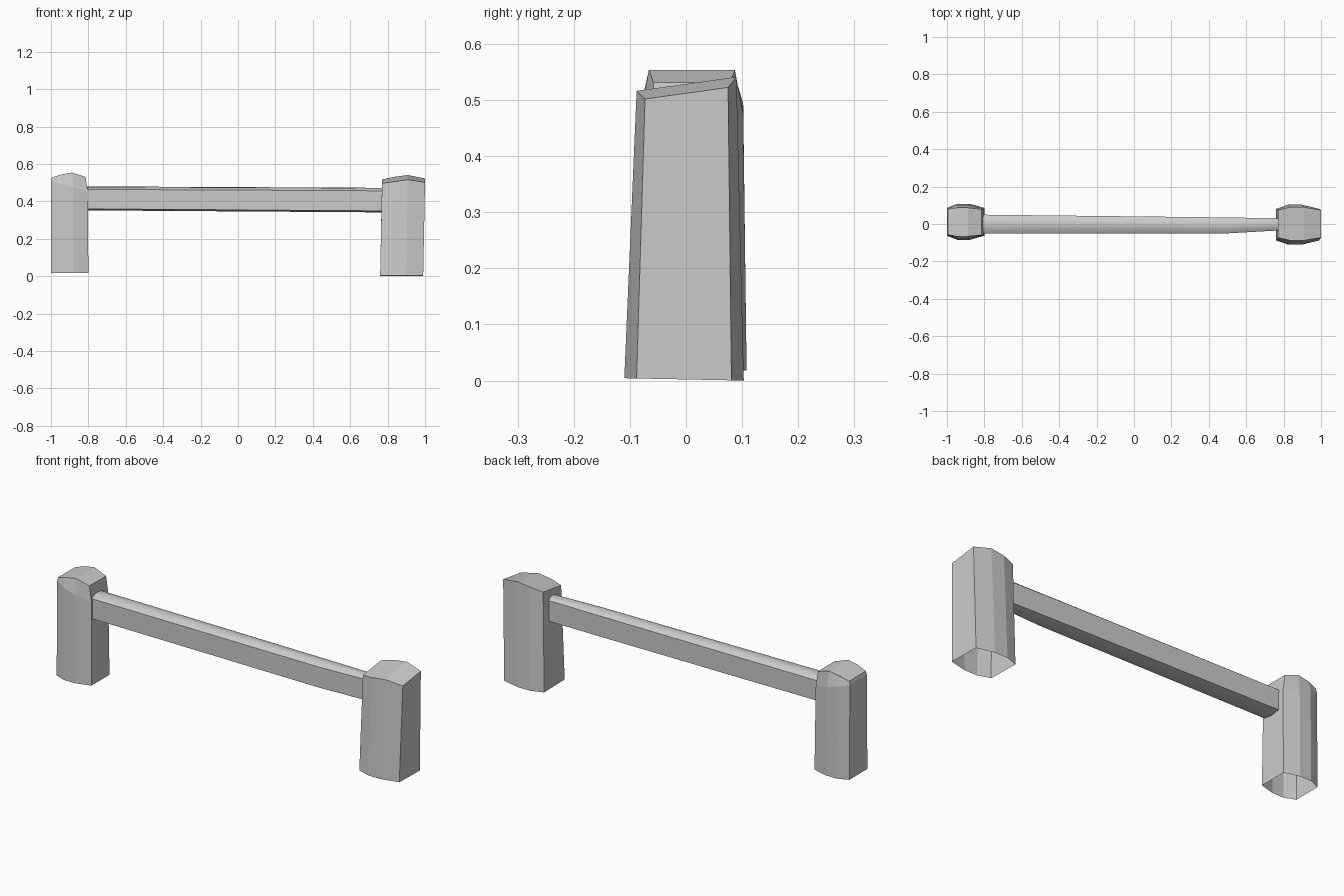
import bpy
import bmesh

cube = bpy.data.objects.get("Cube")
if cube:
    bpy.data.objects.remove(cube, do_unlink=True)

stone = bpy.data.materials.new("pale_grey")
stone.use_nodes = True
grey = (0.6, 0.6, 0.6, 1)
stone.diffuse_color = grey
stone.node_tree.nodes["Principled BSDF"].inputs["Base Color"].default_value = grey


def outline(left, right, front, back, height, bulge=0.022):
    """Eight-sided ring: flat ends, gently bowed front and back."""
    width = right - left
    xs = [left, left + 0.28 * width, left + 0.6 * width, right]
    bow = [bulge, 0, 0, bulge]
    ring = [(x, front + b) for x, b in zip(xs, bow)]
    ring += [(x, back - b) for x, b in zip(reversed(xs), bow)]
    return [(x, y, height(x, y)) for x, y in ring]


def loft(name, rings, caps):
    """Skin matching rings; caps lists (ring, corner indices) to close."""
    bm = bmesh.new()
    rows = [[bm.verts.new(p) for p in ring] for ring in rings]
    count = len(rows[0])
    for low, high in zip(rows, rows[1:]):
        for i in range(count):
            j = (i + 1) % count
            bm.faces.new((low[i], low[j], high[j], high[i]))
    for row, corners in caps:
        bm.faces.new([rows[row][i] for i in corners])
    bmesh.ops.recalc_face_normals(bm, faces=bm.faces)
    mesh = bpy.data.meshes.new(name)
    bm.to_mesh(mesh)
    bm.free()
    mesh.materials.append(stone)
    obj = bpy.data.objects.new(name, mesh)
    bpy.context.collection.objects.link(obj)
    return obj


# The two sloping halves of a post top meet on a ridge
ridge_top = [(-1, (0, 1, 2, 5, 6, 7)), (-1, (2, 3, 4, 5))]

# Left post: tapered, hollow underneath, top rising to the back
loft("left_post", [
    outline(0.76, 0.99, -0.11, 0.103, lambda x, y: 0.002 - 0.02 * y),
    outline(0.77, 1.0, -0.088, 0.09,
            lambda x, y: 0.53 + 0.14 * y - 0.18 * abs(x - 0.9), 0.015),
], ridge_top)

# Right post: chamfered shoulder below a pitched top
loft("right_post", [
    outline(-1, -0.8, -0.085, 0.108, lambda x, y: 0.018),
    outline(-1, -0.803, -0.08, 0.102, lambda x, y: 0.48 - 0.3 * (x + 0.9)),
    outline(-0.995, -0.815, -0.066, 0.087,
            lambda x, y: 0.558 - 0.32 * abs(x + 0.9), 0.008),
], ridge_top)


# Rail: straight sides, rounded top, narrowing towards the left post
def rail_section(x, front, back, base, top):
    middle = (front + back) / 2
    return [(x, front, base + 0.008), (x, middle, base), (x, back, base + 0.008),
            (x, back, top - 0.016), (x, back * 0.55, top - 0.003),
            (x, middle, top), (x, front * 0.55, top - 0.003),
            (x, front, top - 0.016)]


rail = loft("rail", [
    rail_section(-0.83, -0.05, 0.05, 0.352, 0.48),
    rail_section(0.5, -0.05, 0.035, 0.343, 0.474),
    rail_section(0.8, -0.033, 0.03, 0.341, 0.472),
], [(0, range(8)), (-1, range(8))])
bpy.ops.object.select_all(action="DESELECT")
rail.select_set(True)
bpy.context.view_layer.objects.active = rail
bpy.ops.object.shade_smooth_by_angle(angle=0.5)
